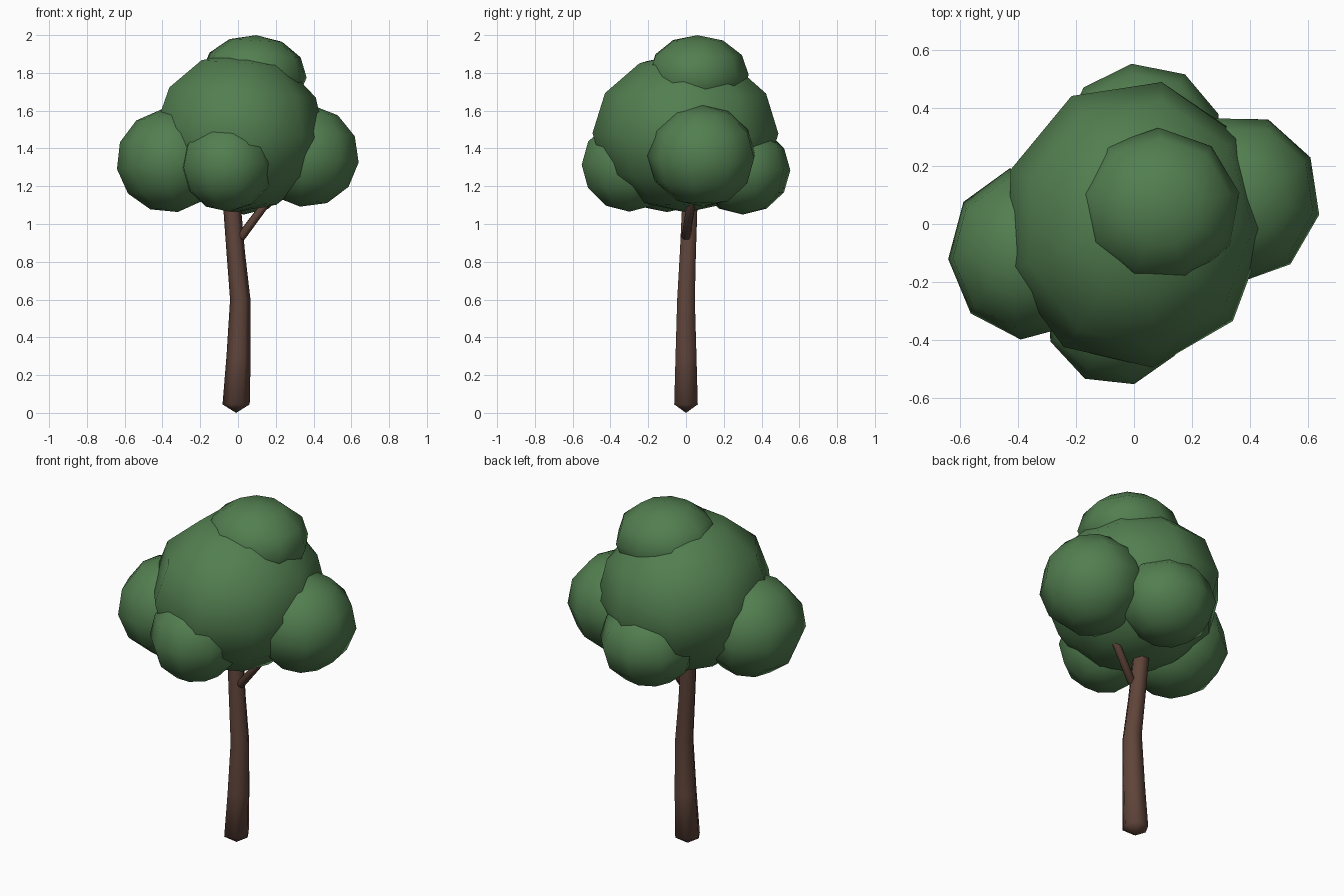
import bpy
import bmesh
from math import radians, cos, sin, pi
from mathutils import Matrix, Vector

cube = bpy.data.objects.get("Cube")
if cube:
    bpy.data.objects.remove(cube, do_unlink=True)


def make_material(name, color):
    mat = bpy.data.materials.new(name)
    mat.use_nodes = True
    mat.diffuse_color = color
    mat.node_tree.nodes["Principled BSDF"].inputs["Base Color"].default_value = color
    return mat


leaf_green = make_material("leaf green", (0.085, 0.21, 0.08, 1))
bark_brown = make_material("bark brown", (0.115, 0.058, 0.042, 1))


def finish(name, bm, mat):
    bmesh.ops.recalc_face_normals(bm, faces=bm.faces)
    for face in bm.faces:
        face.smooth = True
    mesh = bpy.data.meshes.new(name)
    bm.to_mesh(mesh)
    bm.free()
    mesh.materials.append(mat)
    obj = bpy.data.objects.new(name, mesh)
    bpy.context.collection.objects.link(obj)
    return obj


def foliage(name, center, radii, turn, tilt=0):
    """Nine-sided ball, turned about z, stretched, then leaned about y."""
    bm = bmesh.new()
    bmesh.ops.create_uvsphere(bm, u_segments=9, v_segments=6, radius=1)
    shape = (Matrix.Translation(center)
             @ Matrix.Rotation(radians(tilt), 4, 'Y')
             @ Matrix.Diagonal((*radii, 1))
             @ Matrix.Rotation(radians(turn - 90), 4, 'Z'))
    bmesh.ops.transform(bm, matrix=shape, verts=bm.verts)
    return finish(name, bm, leaf_green)


def limb(name, path, sides, tip, axis=(0, 0, 1)):
    """Tapered tube through (x, y, z, radius) rings with a blunt point at its foot."""
    bm = bmesh.new()
    frame = Vector(axis).to_track_quat('Z', 'Y')
    rings = []
    for x, y, z, r in path:
        ring = []
        for i in range(sides):
            a = 2 * pi * i / sides
            ring.append(bm.verts.new(Vector((x, y, z)) + frame @ Vector((r * cos(a), r * sin(a), 0))))
        rings.append(ring)
    foot = bm.verts.new(tip)
    for i in range(sides):
        j = (i + 1) % sides
        bm.faces.new((foot, rings[0][j], rings[0][i]))
        for low, high in zip(rings, rings[1:]):
            bm.faces.new((low[i], low[j], high[j], high[i]))
    bm.faces.new(rings[-1])
    return finish(name, bm, bark_brown)


# Foliage: main crown with smaller clumps around and on top
foliage("main_crown", (0, 0, 1.485), (0.46, 0.5, 0.425), -2, 4)
foliage("top_clump", (0.085, 0.06, 1.79), (0.283, 0.272, 0.21), 10, 3)
foliage("right_clump", (-0.362, -0.1, 1.335), (0.283, 0.3, 0.275), 184, -9)
foliage("left_clump", (0.362, 0.088, 1.36), (0.284, 0.292, 0.27), -11, 7)
foliage("front_clump", (-0.06, -0.3, 1.31), (0.25, 0.26, 0.245), -76, -3)
foliage("back_clump", (0.03, 0.3, 1.285), (0.275, 0.255, 0.235), 18)

# Trunk: gently bent, tapering upward
limb("trunk", [(-0.01, 0, 0.045, 0.072), (0.003, 0, 0.3, 0.064),
               (0.012, 0, 0.6, 0.054), (-0.012, 0.01, 0.85, 0.049),
               (-0.032, 0.02, 1.1, 0.047), (-0.038, 0.025, 1.2, 0.045)],
     6, (-0.01, 0, 0))

# Side branch reaching into the left clump
limb("side_branch", [(0.015, 0, 0.93, 0.025), (0.16, 0.03, 1.125, 0.023),
                     (0.23, 0.045, 1.22, 0.02)],
     6, (0.007, -0.002, 0.918), (0.6, 0.13, 0.8))
